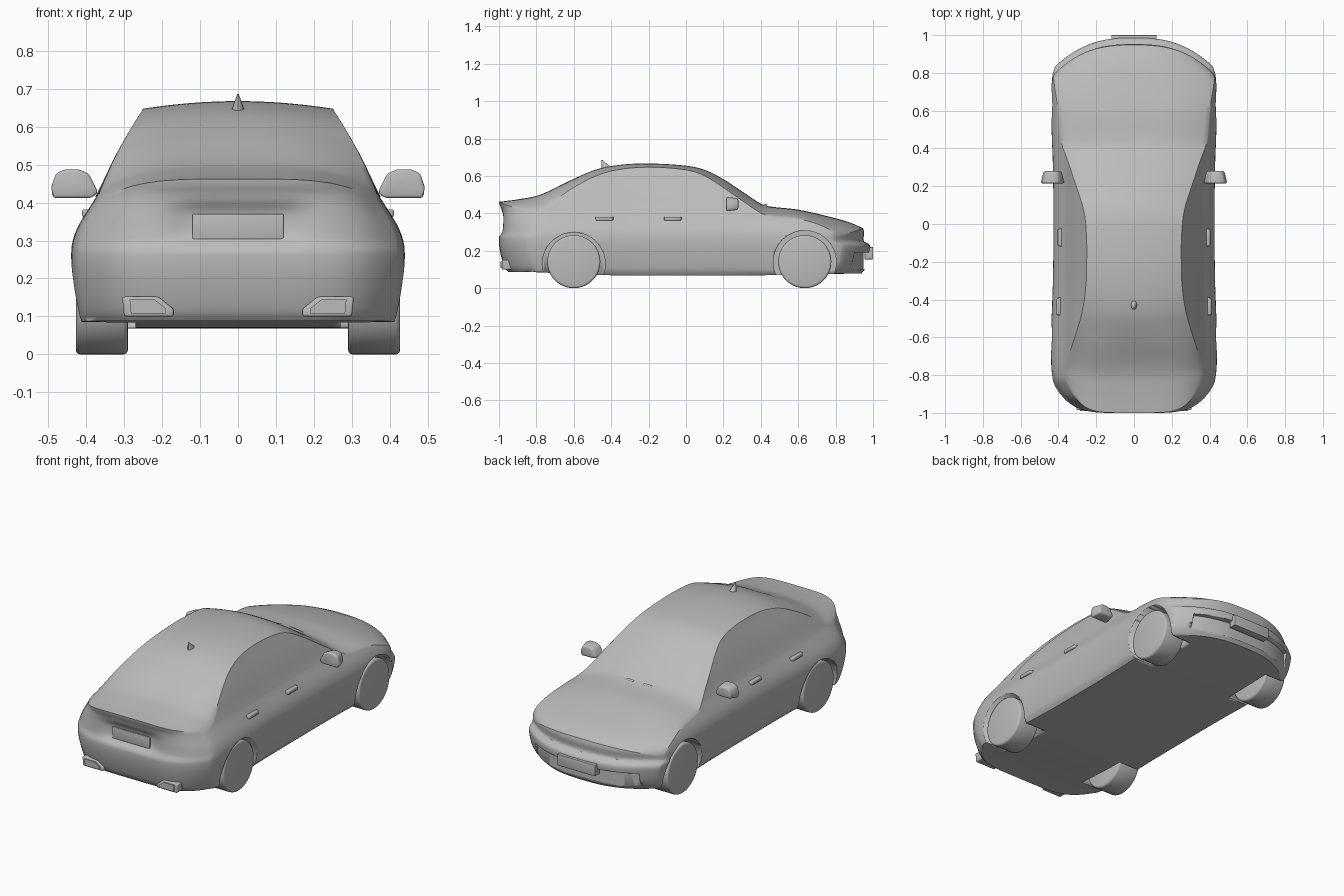
import bpy, bmesh, math
from mathutils import Vector, Matrix

if "Cube" in bpy.data.objects:
    bpy.data.objects.remove(bpy.data.objects["Cube"])

paint = bpy.data.materials.new("plain_grey")
paint.use_nodes = True
paint.diffuse_color = (0.5, 0.5, 0.5, 1)
paint.node_tree.nodes["Principled BSDF"].inputs["Base Color"].default_value = (0.5, 0.5, 0.5, 1)


def curve(*pts):
    """Smooth interpolation through (position, value) pairs."""
    def slope(i):
        a, b = pts[max(i - 1, 0)], pts[min(i + 1, len(pts) - 1)]
        return (b[1] - a[1]) / (b[0] - a[0])

    def f(p):
        if p <= pts[0][0]:
            return pts[0][1]
        for i in range(len(pts) - 1):
            (x0, v0), (x1, v1) = pts[i], pts[i + 1]
            if p <= x1:
                h = x1 - x0
                k = (p - x0) / h
                return (v0 * (1 + 2 * k) * (1 - k) ** 2 + h * slope(i) * k * (1 - k) ** 2
                        + v1 * k * k * (3 - 2 * k) + h * slope(i + 1) * k * k * (k - 1))
        return pts[-1][1]
    return f


def finish(name, bm, angle=35, bevel=0):
    bmesh.ops.remove_doubles(bm, verts=bm.verts, dist=0.00005)
    bmesh.ops.recalc_face_normals(bm, faces=bm.faces)
    mesh = bpy.data.meshes.new(name)
    bm.to_mesh(mesh)
    bm.free()
    mesh.materials.append(paint)
    ob = bpy.data.objects.new(name, mesh)
    bpy.context.collection.objects.link(ob)
    bpy.ops.object.select_all(action='DESELECT')
    ob.select_set(True)
    bpy.context.view_layer.objects.active = ob
    if bevel:
        m = ob.modifiers.new("soft_edges", 'BEVEL')
        m.width, m.segments, m.limit_method = bevel, 3, 'ANGLE'
        bpy.ops.object.modifier_apply(modifier=m.name)
    bpy.ops.object.shade_smooth_by_angle(angle=math.radians(angle))
    return ob


def sheet(bm, f, n, m):
    v = [[bm.verts.new(f(i / n, j / m)) for j in range(m + 1)] for i in range(n + 1)]
    for i in range(n):
        for j in range(m):
            bm.faces.new((v[i][j], v[i + 1][j], v[i + 1][j + 1], v[i][j + 1]))


def prism(name, outline, a, b, axis='Y', taper=1.0, bevel=0):
    """Extrude a 2D outline along an axis, scaling its far end by taper."""
    place = {'Y': lambda p, d: (p[0], d, p[1]), 'Z': lambda p, d: (p[0], p[1], d)}[axis]
    cx = sum(p[0] for p in outline) / len(outline)
    cy = sum(p[1] for p in outline) / len(outline)
    far = [(cx + (p[0] - cx) * taper, cy + (p[1] - cy) * taper) for p in outline]
    bm = bmesh.new()
    r0 = [bm.verts.new(place(p, a)) for p in outline]
    r1 = [bm.verts.new(place(p, b)) for p in far]
    bm.faces.new(r0)
    bm.faces.new(r1)
    for i in range(len(r0)):
        k = (i + 1) % len(r0)
        bm.faces.new((r0[i], r0[k], r1[k], r1[i]))
    return finish(name, bm, bevel=bevel)


def cylinder(name, x0, x1, y, z, r, segments, bevel=0):
    bm = bmesh.new()
    mat = Matrix.Translation(((x0 + x1) / 2, y, z)) @ Matrix.Rotation(math.pi / 2, 4, 'Y')
    bmesh.ops.create_cone(bm, cap_ends=True, segments=segments, radius1=r, radius2=r,
                          depth=abs(x1 - x0), matrix=mat)
    return finish(name, bm, bevel=bevel)


def rect(x0, x1, z0, z1):
    return [(x0, z0), (x1, z0), (x1, z1), (x0, z1)]


# Body lines: centre height, crown drop, crown shape, side width, end profiles
top = curve((-1, .462), (-.9, .475), (-.78, .5), (-.6, .585), (-.48, .635), (-.35, .66),
            (-.2, .667), (0, .655), (.1, .633), (.2, .583), (.3, .518), (.4, .452),
            (.45, .437), (.6, .42), (.8, .375), (.9, .345), (.95, .32))
drop = curve((-1, .05), (-.8, .06), (-.6, .045), (-.35, .024), (0, .022), (.2, .045),
             (.35, .05), (.5, .05), (.95, .045))
crown = curve((-1, 4), (-.75, 4), (-.5, 2.2), (.3, 2.2), (.5, 3), (.95, 2.5))
floor = curve((-1, .088), (-.8, .085), (-.45, .07), (.5, .07), (.95, .08))
side = curve((.07, .4), (.09, .417), (.2, .436), (.28, .438), (.33, .424), (.38, .395),
             (.42, .37), (.53, .318), (.645, .257))
flare = curve((-.9, 1), (-.6, 1), (-.25, .975), (.25, .975), (.6, 1), (.95, 1))
tail = curve((.085, -.05), (.11, -.03), (.2, -.005), (.275, 0), (.295, -.012), (.36, -.018),
             (.42, -.014), (.45, -.002), (.465, 0))
nose = curve((.08, -.01), (.12, .02), (.2, .036), (.235, .03), (.25, .002), (.3, .002), (.34, -.008))


def shell(s, u, t):
    y = -1 + 1.95 * s
    edge = top(y) - drop(y)
    zs = floor(y) + t * (edge - floor(y))
    z = zs + t * drop(y) * (1 - abs(u) ** crown(y))
    e = max(0, (abs(y) - .55) / (.4 if y > 0 else .45)) ** 2
    x = u * side(zs) * flare(y) * (1 - .05 * e * e)
    if y > 0:
        y += e * (nose(z) - .15 * abs(u) ** 2.6)
    else:
        # recessed panel around the rear plate
        dent = .02 * math.exp(-(x / .17) ** 6 - ((z - .345) / .05) ** 4)
        y -= e * (tail(z) - .14 * abs(u) ** 5 - dent)
    return Vector((x, y, z))


# Body shell, closed by six mapped sheets
NS, NU, NT = 96, 32, 30
bm = bmesh.new()
for k in (0, 1):
    sheet(bm, lambda a, b: shell(a, 2 * b - 1, k), NS, NU)
    sheet(bm, lambda a, b: shell(a, 2 * k - 1, b), NS, NT)
    sheet(bm, lambda a, b: shell(k, 2 * a - 1, b), NU, NT)
body = finish("body", bm, 40)

# Wheel arches and front intake cut from the shell
WHEELS = ((-.6, .13, .168), (.635, .14, .168))
cutters = [cylinder("arch_cutter", s * .27, s * .6, y, z, r, 48)
           for y, z, r in WHEELS for s in (-1, 1)]
back = [(.33 * i / 12, .95 - .15 * (abs(i) / 12 * .76) ** 2.6) for i in range(-12, 13)]
cutters.append(prism("intake_cutter", back + [(.33, 1.1), (-.33, 1.1)], .1, .19, 'Z'))
for c in cutters:
    c.hide_render = True
    bpy.context.view_layer.objects.active = body
    m = body.modifiers.new("cut", 'BOOLEAN')
    m.operation, m.solver, m.object = 'DIFFERENCE', 'EXACT', c
    bpy.ops.object.modifier_apply(modifier=m.name)
    bpy.data.objects.remove(c)

# Number plates
prism("rear_plate", rect(-.12, .12, .303, .37), -.975, -.967, bevel=.003)
prism("front_plate", rect(-.12, .12, .155, .22), .955, 1.0, bevel=.003)

# Side window outline, over the glass length
window_top = curve((-.6, .43), (-.56, .49), (-.5, .535), (-.4, .59), (-.25, .625), (-.1, .628),
                   (0, .618), (.1, .592), (.2, .532), (.36, .418))

for s, tag in ((1, "left"), (-1, "right")):
    # Side glass
    def glass(a, b):
        y = -.6 + .96 * a
        z = .415 + b * (window_top(y) - .415)
        return Vector((s * (side(z) * flare(y) + .003), y, z))
    bm = bmesh.new()
    sheet(bm, glass, 40, 10)
    finish(tag + "_side_glass", bm)

    # Wheels
    for (y, z, r), end in zip(WHEELS, ("rear", "front")):
        cylinder(f"{tag}_{end}_wheel", s * .29, s * .427, y, .142, .142, 40, .012)

    # Door handles
    for y, end in ((-.435, "rear"), (-.07, "front")):
        x = side(.37) * flare(y)
        prism(f"{tag}_{end}_handle", [(s * (x - .01), y - .05), (s * (x + .014), y - .045),
              (s * (x + .014), y + .04), (s * (x - .01), y + .05)], .362, .382, 'Z', bevel=.005)

    # Door mirror
    mirror = [(.365, .425), (.385, .41), (.49, .41), (.494, .44), (.482, .478), (.455, .489),
              (.42, .489), (.392, .478), (.378, .45)]
    prism(tag + "_mirror", [(s * x, z) for x, z in mirror], .215, .28, taper=.75, bevel=.012)

    # Exhaust outlet: outer frame and raised centre
    pipe = [(.17, .1), (.3, .1), (.305, .152), (.21, .152), (.17, .12)]
    prism(tag + "_exhaust", [(s * x, z) for x, z in pipe], -.985, -.85, bevel=.006)
    prism(tag + "_exhaust_core", [(s * (.24 + (x - .24) * .7), .126 + (z - .126) * .7)
          for x, z in pipe], -.991, -.9)

    # Windscreen wiper lying along the glass base
    def wiper(a, b):
        x = s * (.03 + .29 * a)
        return Vector((x, .425 - .6 * x * x + .014 * b, .446 - .05 * a * a + .004 * (1 - b)))
    bm = bmesh.new()
    sheet(bm, wiper, 10, 1)
    finish(tag + "_wiper", bm)

# Roof aerial fin
bm = bmesh.new()
bmesh.ops.create_cone(bm, cap_ends=True, segments=16, radius1=.02, radius2=.002, depth=.05)
for v in bm.verts:
    v.co = Vector((v.co.x, v.co.y * 1.6 - .42 - (.03 if v.co.z > 0 else 0), v.co.z + .661))
finish("aerial_fin", bm)
